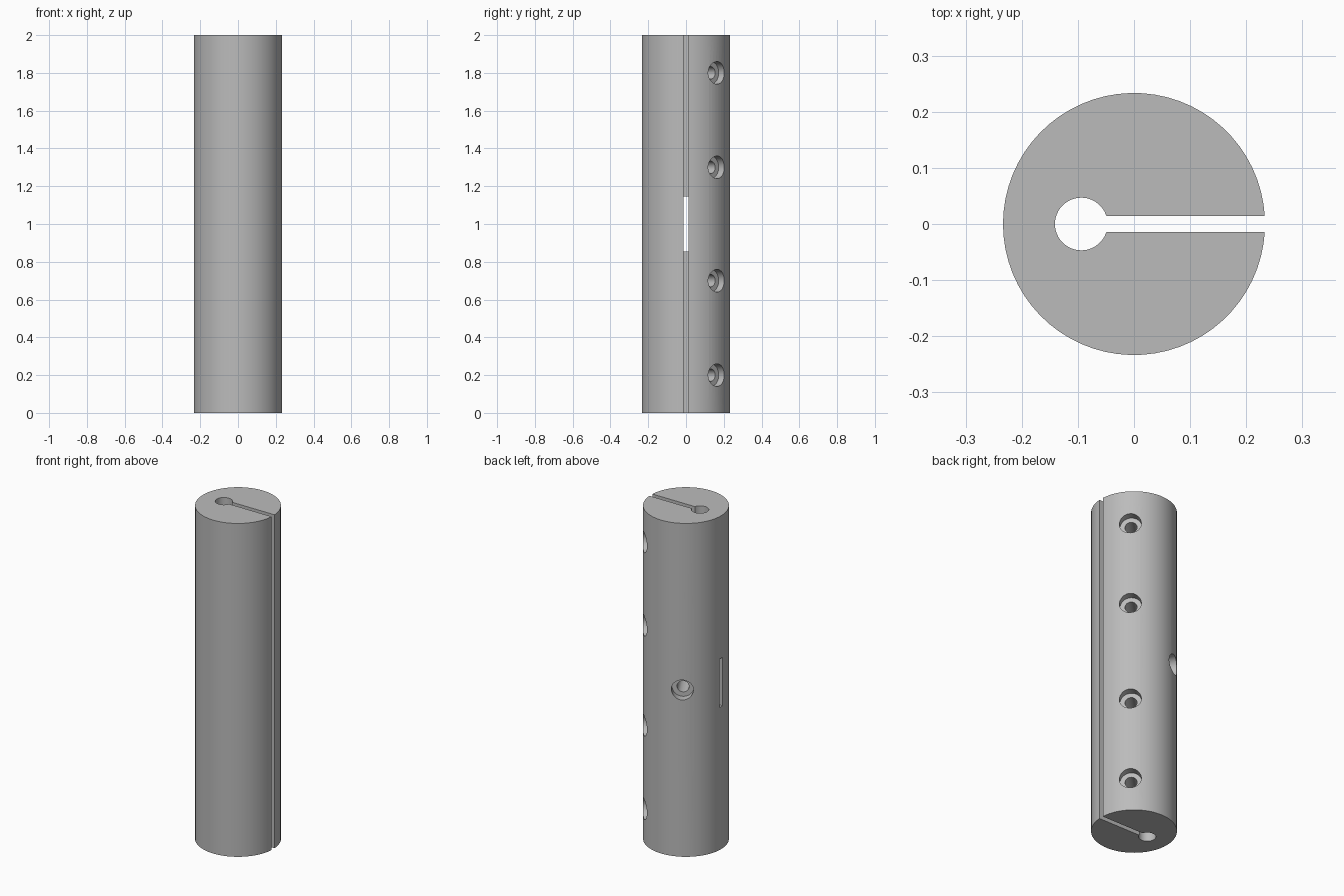
import bpy, bmesh
from math import pi, sin, cos, asin, sqrt
from mathutils import Vector

HEIGHT, RADIUS = 2.0, 0.2335
BORE_X, BORE_R = -0.094, 0.047
SLOT = 0.014                      # half width of the slot

cube = bpy.data.objects.get("Cube")
if cube:
    bpy.data.objects.remove(cube, do_unlink=True)

grey = bpy.data.materials.new("plain_grey")
grey.use_nodes = True
colour = (0.5, 0.5, 0.5, 1)
grey.diffuse_color = colour
grey.node_tree.nodes["Principled BSDF"].inputs["Base Color"].default_value = colour


def make_object(name, bm):
    bmesh.ops.recalc_face_normals(bm, faces=bm.faces)
    mesh = bpy.data.meshes.new(name)
    bm.to_mesh(mesh)
    bm.free()
    mesh.materials.append(grey)
    obj = bpy.data.objects.new(name, mesh)
    bpy.context.collection.objects.link(obj)
    return obj


def arc(cx, radius, steps):
    """Arc around (cx, 0) that leaves the slot mouth open on the +x side."""
    start = asin(SLOT / radius)
    sweep = 2 * pi - 2 * start
    return [Vector((cx + radius * cos(start + sweep * i / steps),
                    radius * sin(start + sweep * i / steps), 0))
            for i in range(steps + 1)]


def cut(body, cutter):
    mod = body.modifiers.new("cut", "BOOLEAN")
    mod.operation, mod.solver, mod.object = "DIFFERENCE", "EXACT", cutter
    cutter.hide_render = True
    bpy.context.view_layer.objects.active = body
    bpy.ops.object.modifier_apply(modifier=mod.name)
    bpy.data.objects.remove(cutter, do_unlink=True)


def drill(body, angle, z, radius, inner, outer=0.3):
    """Round hole along a radial direction, between two distances from the axis."""
    out = Vector((cos(angle), sin(angle), 0))
    bm = bmesh.new()
    bmesh.ops.create_cone(bm, cap_ends=True, segments=32, radius1=radius,
                          radius2=radius, depth=outer - inner)
    bmesh.ops.rotate(bm, verts=bm.verts, matrix=out.to_track_quat("Z", "Y").to_matrix())
    bmesh.ops.translate(bm, verts=bm.verts,
                        vec=out * (inner + outer) / 2 + Vector((0, 0, z)))
    cut(body, make_object("drill_cutter", bm))


# Cylinder with a keyhole section: bore plus slot out to the side
bm = bmesh.new()
outline = arc(0, RADIUS, 64) + arc(BORE_X, BORE_R, 32)[::-1]
face = bm.faces.new([bm.verts.new(p) for p in outline])
new = bmesh.ops.extrude_face_region(bm, geom=[face])["geom"]
bmesh.ops.translate(bm, verts=[v for v in new if isinstance(v, bmesh.types.BMVert)],
                    vec=(0, 0, HEIGHT))
body = make_object("slotted_cylinder", bm)

# Short window through the wall opposite the slot
bm = bmesh.new()
bmesh.ops.create_cube(bm, size=1)
bmesh.ops.scale(bm, verts=bm.verts, vec=(0.2, 2 * SLOT, 0.29))
bmesh.ops.translate(bm, verts=bm.verts, vec=(BORE_X - 0.1, 0, HEIGHT / 2))
cut(body, make_object("window_cutter", bm))

# Counterbored screw holes: a row of four, and one at mid height
holes = [(pi / 4, z) for z in (0.2, 0.7, 1.3, 1.8)] + [(2 * pi / 3, 1.0)]
for angle, z in holes:
    drill(body, angle, z, 0.06, 0.185)
    drill(body, angle, z, 0.033, 0.0)

# Smooth round walls with sharp rims
bpy.ops.object.select_all(action="DESELECT")
body.select_set(True)
bpy.context.view_layer.objects.active = body
bpy.ops.object.shade_smooth_by_angle(angle=pi / 6)
